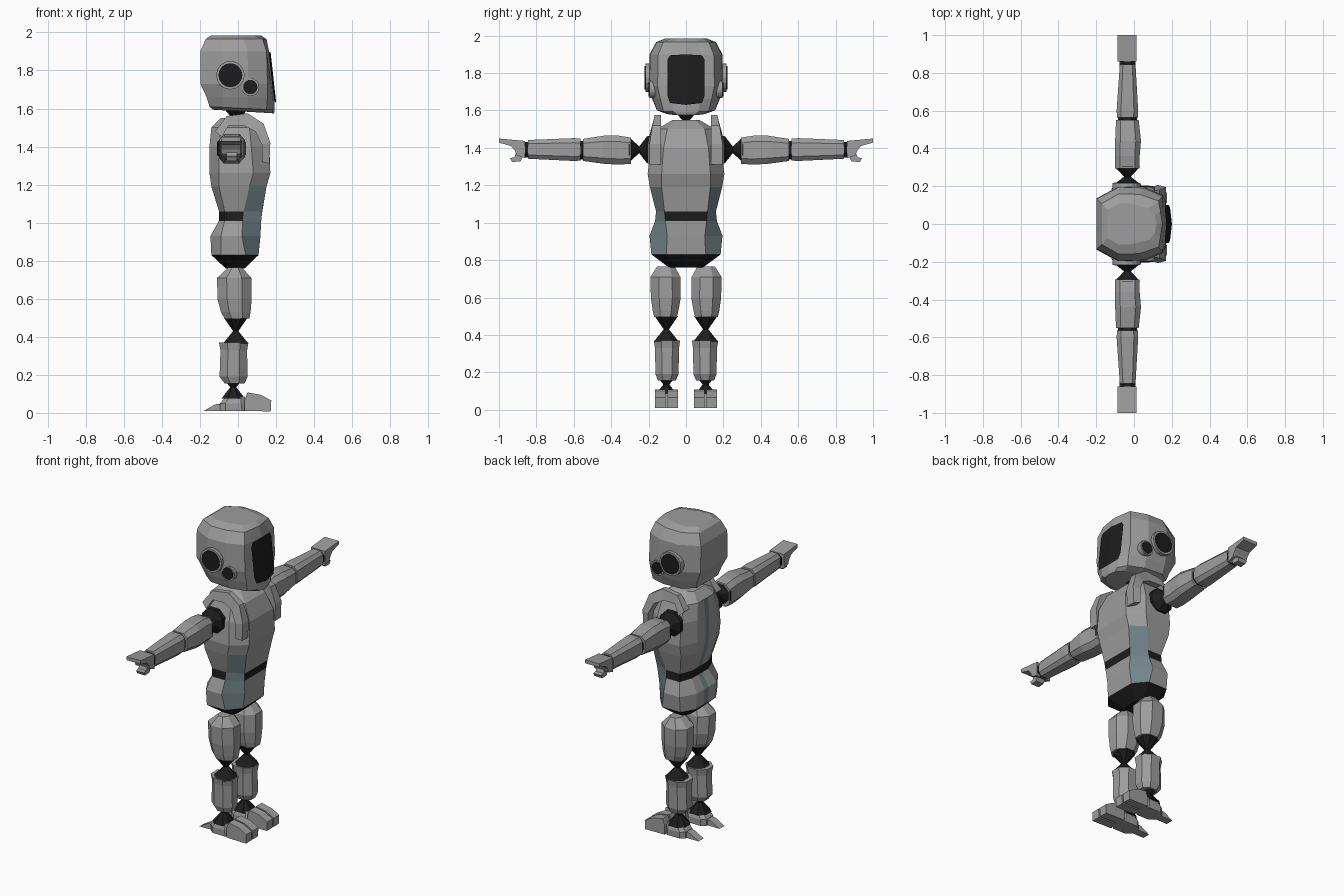
import bpy, bmesh, math

if "Cube" in bpy.data.objects:
    bpy.data.objects.remove(bpy.data.objects["Cube"])


def material(name, rgb):
    m = bpy.data.materials.new(name)
    m.diffuse_color = (*rgb, 1)
    m.use_nodes = True
    m.node_tree.nodes["Principled BSDF"].inputs["Base Color"].default_value = m.diffuse_color
    return m


GREY = material("grey shell", (0.34, 0.34, 0.34))
BLACK = material("black joint", (0.012, 0.012, 0.012))
BLUE = material("blue grey panel", (0.17, 0.23, 0.25))


def skin(name, rings, mats=(GREY,), rule=None, caps=True, closed=True):
    """Bridge point rings into a flat shaded part; rule(row, col) picks the material."""
    bm = bmesh.new()
    vs = [[bm.verts.new(p) for p in r] for r in rings]
    n = len(rings[0])
    for i in range(len(vs) - 1):
        for j in range(n if closed else n - 1):
            k = (j + 1) % n
            f = bm.faces.new((vs[i][j], vs[i][k], vs[i + 1][k], vs[i + 1][j]))
            f.material_index = rule(i, j) if rule else 0
    if caps:
        bm.faces.new(vs[0])
        f = bm.faces.new(vs[-1])
        f.material_index = rule(len(vs) - 2, 0) if rule else 0
    bmesh.ops.recalc_face_normals(bm, faces=bm.faces)
    me = bpy.data.meshes.new(name)
    bm.to_mesh(me)
    bm.free()
    ob = bpy.data.objects.new(name, me)
    bpy.context.collection.objects.link(ob)
    for m in mats:
        me.materials.append(m)
    return ob


def limb(name, secs, mat=GREY, axis="z", s=1, c=0.28):
    """Chamfered box sections (t, a0, a1, b0, b1) along z or along the arm."""
    rings = []
    for t, a0, a1, b0, b1 in secs:
        ca, cb = c * (a1 - a0), c * (b1 - b0)
        pts = [(a1, b0 + cb), (a1, b1 - cb), (a1 - ca, b1), (a0 + ca, b1),
               (a0, b1 - cb), (a0, b0 + cb), (a0 + ca, b0), (a1 - ca, b0)]
        rings.append([(a, s * b, t) if axis == "z" else (a, s * t, b) for a, b in pts])
    return skin(name, rings, (mat,))


def joint(name, secs, ca, cb, axis="z", s=1):
    """Black hourglass from (t, radius) pairs."""
    return limb(name, [(t, ca - r, ca + r, cb - r, cb + r) for t, r in secs], BLACK, axis, s)


def disc(name, x, z, r, y0, y1, mat, s, n=16):
    rings = [[(x + r * math.cos(a * math.tau / n), s * y, z + r * math.sin(a * math.tau / n))
              for a in range(n)] for y in (y0, y1)]
    return skin(name, rings, (mat,))


def plate(name, pts, y0, y1, s, mat=GREY):
    """Side profile in x, z extruded across y."""
    return skin(name, [[(x, s * y, z) for x, z in pts] for y in (y0, y1)], (mat,))


# Head: z, back x, cheek x, front x, half width, tilt
head = [(1.985, -.14, .08, .12, .11, 0), (1.965, -.17, .13, .15, .16, 0),
        (1.90, -.198, .15, .163, .195, 0), (1.73, -.198, .155, .183, .20, 0),
        (1.66, -.165, .155, .19, .18, 0), (1.61, -.15, .15, .193, .158, .05),
        (1.595, -.13, .14, .19, .11, .06)]
rings = []
for z, xb, xc, xf, h, t in head:
    half = [(xf - .01, h * .42), (xc, h * .76), (xc - .1, h * .98), (-.08, h), (xb, h * .68)]
    loop = [(xf, 0)] + half + [(x, -y) for x, y in reversed(half)]
    rings.append([(x, y, z - t * (x + .15)) for x, y in loop])
skin("head", rings)

# Visor: curved plate over the face with clipped corners
cols = [(-.10, 1.68, 1.87), (-.085, 1.64, 1.895), (0, 1.63, 1.90), (.085, 1.64, 1.895), (.10, 1.68, 1.87)]
rings = []
for k in range(7):
    r = []
    for y, lo, hi in cols:
        z = lo + (hi - lo) * k / 6
        r.append((.171 + (1.9 - z) * .11 - abs(y) * .1, y, z))
    rings.append(r)
skin("visor", rings, (BLACK,), caps=False, closed=False)

# Ear discs
for s in (1, -1):
    disc("large_ear_rim", -.04, 1.775, .075, .15, .217, GREY, s)
    disc("large_ear_face", -.04, 1.775, .063, .216, .221, BLACK, s)
    disc("small_ear_rim", .065, 1.713, .047, .13, .196, GREY, s)
    disc("small_ear_face", .065, 1.713, .038, .195, .200, BLACK, s)

# Neck
joint("neck", [(1.52, .04), (1.55, .022), (1.595, .06)], -.01, 0)

# Torso: z, front x, front y, side x, side y, rear x, back x, back y
body = [(1.55, .05, .05, .02, .07, -.06, -.09, .05), (1.50, .12, .10, .06, .155, -.09, -.14, .08),
        (1.40, .165, .12, .07, .19, -.10, -.15, .10), (1.26, .17, .13, .08, .205, -.10, -.15, .10),
        (1.19, .15, .13, .06, .193, -.10, -.14, .10), (1.06, .128, .115, .03, .16, -.07, -.10, .08),
        (1.01, .122, .11, .025, .165, -.07, -.10, .08), (.93, .118, .10, .02, .195, -.09, -.145, .10),
        (.83, .108, .105, .04, .185, -.09, -.14, .10), (.76, .035, .05, .02, .09, -.04, -.065, .05)]
rings = []
for z, xf, yf, xs, ys, xr, xb, yb in body:
    half = [(xf, yf), (xs, ys), (xr, ys), (xb, yb), (xb, .02)]
    rings.append([(x, y, z) for x, y in half + [(x, -y) for x, y in reversed(half)]])


def torso_rule(row, col):
    if row == 8:
        return 1                                  # pelvis
    if col in (0, 8) and row >= 4:
        return 2                                  # flank panels
    if row == 5:
        return 1                                  # waist band
    return 2 if col == 4 and row >= 1 else 0      # spine strip


skin("torso", rings, (GREY, BLACK, BLUE), torso_rule)

for s in (1, -1):
    # Shoulder arch
    outer = [(.165, 1.31), (.17, 1.42), (.135, 1.52), (.05, 1.575), (-.06, 1.56), (-.12, 1.48)]
    inner = [(.125, 1.32), (.125, 1.41), (.09, 1.48), (.03, 1.51), (-.05, 1.51), (-.085, 1.45)]
    rings = []
    for (x, z), (u, w) in zip(outer, inner):
        y1 = .207 - max(0, z - 1.45) * .22
        rings.append([(x, s * .135, z), (x, s * (y1 - .012), z), (u, s * y1, w), (u, s * .135, w)])
    skin("shoulder_arch", rings)

    # Arm
    joint("shoulder_joint", [(.185, .075), (.208, .072), (.25, .018), (.305, .068)], -.035, 1.39, "y", s)
    limb("upper_arm", [(.295, -.10, .03, 1.315, 1.455), (.36, -.10, .03, 1.31, 1.465),
                       (.44, -.10, .037, 1.315, 1.465), (.55, -.095, .025, 1.33, 1.448)], GREY, "y", s, .2)
    joint("elbow", [(.545, .05), (.575, .05)], -.035, 1.388, "y", s)
    limb("forearm", [(.565, -.09, .02, 1.332, 1.45), (.60, -.092, .022, 1.33, 1.452),
                     (.845, -.075, .008, 1.342, 1.442)], GREY, "y", s, .2)
    joint("wrist", [(.84, .042), (.865, .042)], -.035, 1.39, "y", s)

    # Hand: finger plate plus thumb hook, profiles in y, z
    hand = {"hand": (-.088, .012, [(.86, 1.437), (1.0, 1.45), (1.0, 1.428), (.935, 1.41),
                                   (.915, 1.385), (.905, 1.36), (.86, 1.345)]),
            "thumb": (-.06, -.005, [(.865, 1.37), (.91, 1.37), (.917, 1.35), (.94, 1.345),
                                    (.93, 1.325), (.885, 1.327)])}
    for name, (x0, x1, prof) in hand.items():
        skin(name, [[(x, s * y, z) for y, z in prof] for x in (x0, x1)])

    # Leg
    limb("thigh", [(.765, -.05, .02, .06, .155), (.71, -.11, .07, .03, .19),
                   (.60, -.108, .072, .028, .188), (.53, -.09, .066, .04, .178),
                   (.495, -.07, .06, .05, .17)], s=s)
    joint("knee", [(.50, .062), (.43, .014), (.365, .066)], -.012, .105, s=s)
    limb("shin", [(.37, -.10, .055, .032, .172), (.33, -.092, .048, .037, .166),
                  (.19, -.097, .05, .04, .163), (.155, -.07, .035, .055, .15)], s=s)
    joint("ankle", [(.165, .04), (.135, .016), (.075, .062)], -.025, .105, s=s)

    # Foot: block, two toes, heel spur
    limb("foot", [(.01, -.095, .05, .05, .16), (.05, -.095, .045, .048, .162),
                  (.085, -.065, .035, .06, .15)], s=s, c=.2)
    toe = [(.035, .01), (.172, .008), (.175, .065), (.12, .095), (.05, .108), (.035, .07)]
    for y in (.044, .11):
        plate("toe", toe, y, y + .056, s)
    plate("heel_spur", [(-.18, .01), (-.07, .01), (-.07, .05), (-.12, .045)], .08, .13, s)
